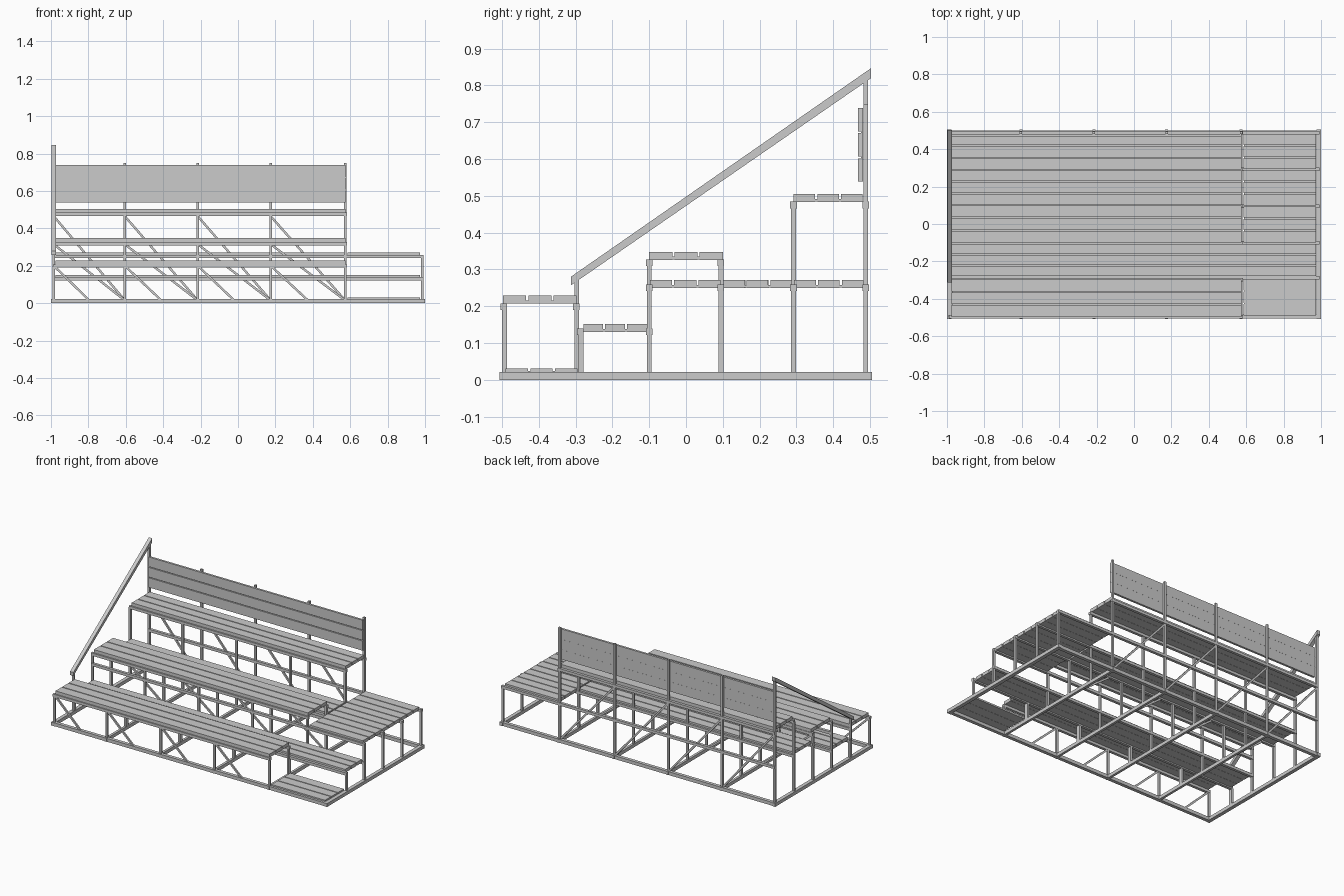
import bpy, bmesh, math
from mathutils import Vector

if "Cube" in bpy.data.objects:
    bpy.data.objects.remove(bpy.data.objects["Cube"])

POST_X = [-0.985, -0.605, -0.215, 0.175, 0.573]
END_X = 0.985


def finish(name, bm):
    bmesh.ops.recalc_face_normals(bm, faces=bm.faces)
    me = bpy.data.meshes.new(name)
    bm.to_mesh(me)
    bm.free()
    ob = bpy.data.objects.new(name, me)
    bpy.context.collection.objects.link(ob)
    return ob


def add_box(bm, x0, x1, y0, y1, z0, z1):
    vs = bmesh.ops.create_cube(bm, size=1)["verts"]
    for v in vs:
        v.co = Vector(((x0 + x1) / 2 + v.co.x * (x1 - x0),
                       (y0 + y1) / 2 + v.co.y * (y1 - y0),
                       (z0 + z1) / 2 + v.co.z * (z1 - z0)))


def prism(name, profile, axis_x, width):
    """Extrude a (y, z) outline along x."""
    bm = bmesh.new()
    f = bm.faces.new([bm.verts.new((axis_x - width / 2, y, z)) for y, z in profile])
    ext = bmesh.ops.extrude_face_region(bm, geom=[f])
    bmesh.ops.translate(bm, vec=(width, 0, 0),
                        verts=[g for g in ext["geom"] if isinstance(g, bmesh.types.BMVert)])
    return finish(name, bm)


def planks(name, x0, x1, y0, y1, z0, z1, n=3, gap=0.006):
    """Row of boards on a thin backing sheet."""
    bm = bmesh.new()
    w = (y1 - y0 + gap) / n
    for i in range(n):
        a = y0 + i * w
        add_box(bm, x0, x1, a, a + w - gap, z0, z1)
    add_box(bm, x0 + 0.002, x1 - 0.002, y0 + 0.002, y1 - 0.002,
            z0 + 0.001, z0 + (z1 - z0) * 0.4)
    return finish(name, bm)


def rails(name, x0, x1, ys, z0, z1, w=0.018):
    bm = bmesh.new()
    for y in ys:
        add_box(bm, x0, x1, y - w / 2, y + w / 2, z0, z1)
    return finish(name, bm)


def posts(name, xs, y, top):
    bm = bmesh.new()
    for x in xs:
        add_box(bm, x - 0.007, x + 0.007, y - 0.0065, y + 0.0065, 0.01, top)
    return finish(name, bm)


def braces(name, y, top, reach):
    """Diagonals falling to the right in each bay."""
    bm = bmesh.new()
    for a, b in zip(POST_X, POST_X[1:]):
        p, q = Vector((a, y, top)), Vector((a + (b - a) * reach, y, 0.015))
        d = (q - p).normalized()
        old = set(bm.verts)
        add_box(bm, -(q - p).length / 2, (q - p).length / 2, -0.005, 0.005, -0.006, 0.006)
        side = Vector((-d.z, 0, d.x))
        for v in set(bm.verts) - old:
            v.co = (p + q) / 2 + d * v.co.x + Vector((0, v.co.y, 0)) + side * v.co.z
    return finish(name, bm)


# Ground frame
rails("base_long_rail", -0.99, 0.99, (-0.494, 0.49), 0.0, 0.022, 0.022)
bm = bmesh.new()
for x in POST_X + [END_X]:
    h = 0.012 if abs(x) > 0.9 else 0.008
    s = 0.003 if abs(x) > 0.9 else 0
    cx = math.copysign(abs(x) + s, x)
    add_box(bm, cx - h, cx + h, -0.507, 0.505, 0.0, 0.022)
finish("base_cross_rail", bm)

# Seat rows: planks and their carrying rails
SL, SR = -0.975, 0.576
for name, y0, y1, z in (("front_seat", -0.497, -0.297, 0.207),
                        ("middle_seat", -0.1, 0.1, 0.326),
                        ("top_seat", 0.292, 0.48, 0.483)):
    planks(name, SL, SR, y0, y1, z, z + 0.022)
rails("front_seat_rail", -0.99, 0.583, (-0.495, -0.298), 0.19, 0.208)
rails("middle_seat_rail", -0.99, 0.583, (-0.1, 0.094), 0.309, 0.327)
rails("top_seat_rail", -0.99, 0.583, (0.292, 0.488), 0.466, 0.484)

# Walking boards
planks("low_footboard", SL, 0.972, -0.279, -0.106, 0.13, 0.152)
planks("high_footboard", SL, SR, 0.104, 0.288, 0.25, 0.271)
rails("low_footboard_rail", -0.99, 0.992, (-0.287, -0.1), 0.122, 0.14)
rails("deck_rail", -0.99, 0.992, (-0.1, 0.094, 0.292, 0.488), 0.241, 0.259)

# Side aisle steps
AL, AR = 0.586, 0.974
planks("aisle_ground_step", AL, AR, -0.49, -0.295, 0.02, 0.031)
for i, (y0, y1) in enumerate(((-0.098, 0.094), (0.1, 0.288), (0.294, 0.482))):
    planks("aisle_deck_%d" % (i + 1), AL, AR, y0, y1, 0.25, 0.271)

# Uprights
for name, y, top in (("front_post", -0.493, 0.195), ("front_seat_back_post", -0.297, 0.2),
                     ("low_footboard_post", -0.285, 0.13), ("middle_post", -0.1, 0.32),
                     ("middle_back_post", 0.095, 0.32), ("top_seat_post", 0.292, 0.475),
                     ("backrest_post", 0.488, 0.75)):
    posts(name, POST_X, y, top)
posts("aisle_low_post", [END_X], -0.285, 0.13)
for y in (-0.1, 0.095, 0.292, 0.488):
    posts("aisle_post", [END_X], y, 0.25)

# Diagonal bracing
braces("front_brace", -0.493, 0.2, 0.5)
braces("middle_brace", 0.095, 0.315, 1.0)
braces("back_brace", 0.488, 0.465, 1.0)

# Backrest boards
bm = bmesh.new()
for z in (0.539, 0.607, 0.675):
    add_box(bm, SL, SR, 0.467, 0.481, z, z + 0.063)
add_box(bm, SL + 0.002, SR - 0.002, 0.475, 0.4805, 0.541, 0.736)
finish("backrest", bm)

# Sloping handrail on the left end
prism("handrail", [(-0.313, 0.257), (-0.313, 0.28), (0.503, 0.847),
                   (0.503, 0.82), (-0.298, 0.267)], -0.986, 0.024)
posts("handrail_front_post", [-0.985], -0.297, 0.272)
posts("handrail_back_post", [-0.985], 0.488, 0.82)
